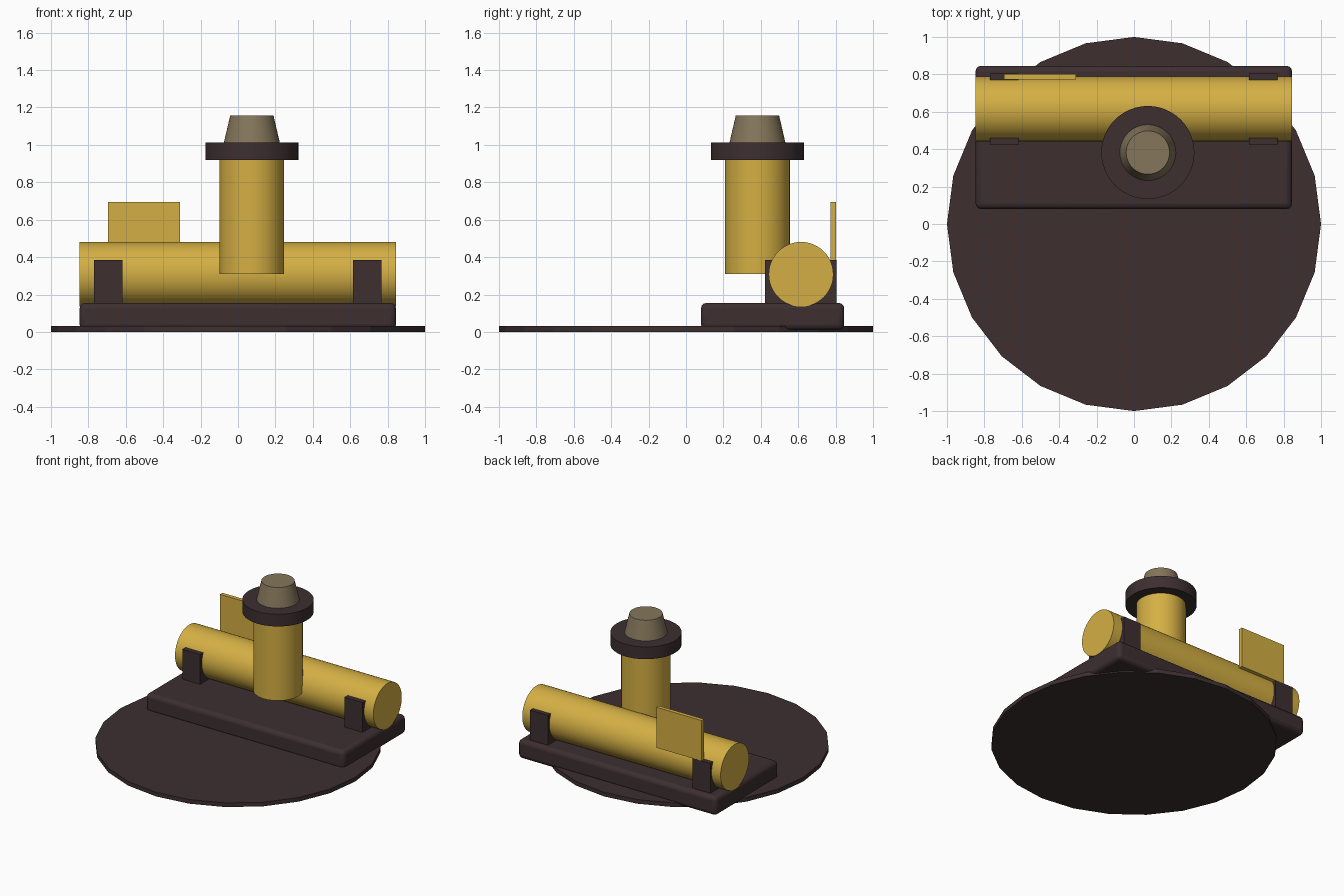
import bpy, math

if "Cube" in bpy.data.objects:
    bpy.data.objects.remove(bpy.data.objects["Cube"])


def material(name, rgb):
    m = bpy.data.materials.new(name)
    m.diffuse_color = (*rgb, 1)
    m.use_nodes = True
    m.node_tree.nodes["Principled BSDF"].inputs["Base Color"].default_value = m.diffuse_color
    return m


DARK = material("dark brown", (0.047, 0.028, 0.030))
GOLD = material("golden yellow", (0.660, 0.430, 0.058))
TAN = material("dull tan", (0.235, 0.180, 0.103))


def finish(name, mat, smooth=False):
    ob = bpy.context.object
    ob.name = ob.data.name = name
    ob.data.materials.append(mat)
    if smooth:
        bpy.ops.object.shade_smooth_by_angle(angle=math.radians(35))
    return ob


def box(name, x, y, z, mat):
    """Box given by its (low, high) range on each axis."""
    ranges = (x, y, z)
    bpy.ops.mesh.primitive_cube_add(size=1, location=[(a + b) / 2 for a, b in ranges])
    bpy.context.object.scale = [b - a for a, b in ranges]
    bpy.ops.object.transform_apply(location=False, rotation=False, scale=True)
    return finish(name, mat)


def upright(name, x, y, z, r_low, r_high, mat, sides=48, smooth=True):
    """Upright cylinder or cone between the two heights in z."""
    bpy.ops.mesh.primitive_cone_add(vertices=sides, radius1=r_low, radius2=r_high,
                                    depth=z[1] - z[0], location=(x, y, sum(z) / 2))
    return finish(name, mat, smooth)


# Faceted ground disc
upright("ground_disc", 0, 0, (0, 0.032), 1, 1, DARK, sides=24, smooth=False)

# Rounded base slab
slab = box("base_slab", (-0.847, 0.845), (0.08, 0.846), (0.01, 0.155), DARK)
bev = slab.modifiers.new("rounding", "BEVEL")
bev.width = 0.03
bev.segments = 3
bpy.ops.object.shade_smooth_by_angle(angle=math.radians(35))

# Lying tank
bpy.ops.mesh.primitive_cylinder_add(vertices=48, radius=0.173, depth=1.692,
                                    location=(-0.001, 0.615, 0.308),
                                    rotation=(0, math.pi / 2, 0))
finish("tank", GOLD, True)

# Saddle brackets holding the tank
for side, x in (("left", -0.694), ("right", 0.69)):
    box(side + "_bracket", (x - 0.076, x + 0.076), (0.422, 0.804), (0.14, 0.385), DARK)

# Thin plate behind the tank
box("back_plate", (-0.694, -0.31), (0.773, 0.803), (0.383, 0.695), GOLD)

# Tower with collar and tapered cap
TX, TY = 0.074, 0.382
upright("tower", TX, TY, (0.31, 0.925), 0.173, 0.173, GOLD)
upright("collar", TX, TY, (0.918, 1.012), 0.249, 0.249, DARK)
upright("cap", TX, TY, (1.01, 1.156), 0.150, 0.116, TAN)
